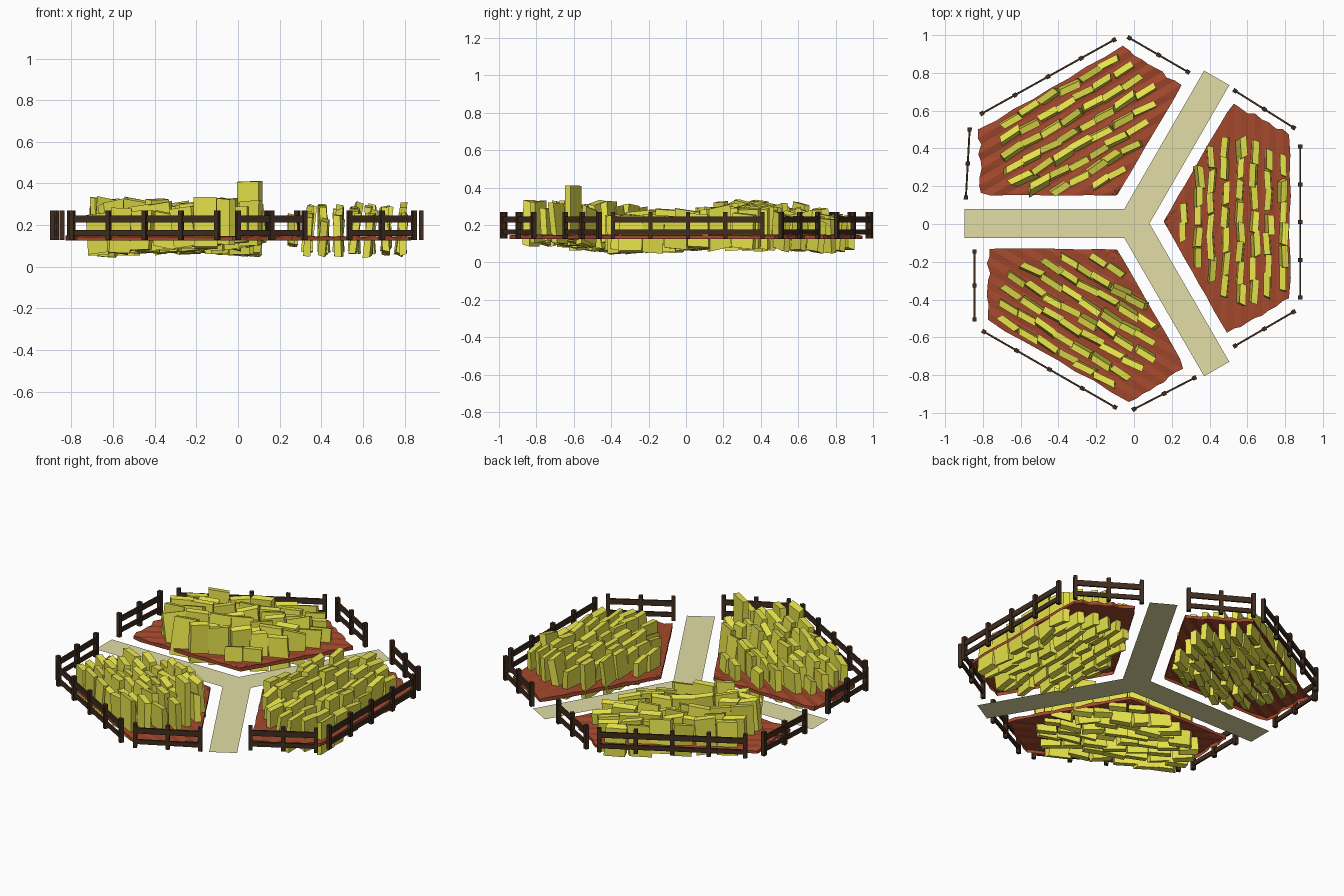
import bpy, bmesh, math, random
from mathutils import Matrix, Vector

if "Cube" in bpy.data.objects:
    bpy.data.objects.remove(bpy.data.objects["Cube"])

random.seed(7)
R = random.uniform


def material(name, rgb):
    m = bpy.data.materials.new(name)
    m.diffuse_color = (*rgb, 1)
    m.use_nodes = True
    m.node_tree.nodes["Principled BSDF"].inputs["Base Color"].default_value = m.diffuse_color
    return m


CROP = material("crop yellow green", (0.80, 0.77, 0.07))
SOIL = material("soil red brown", (0.37, 0.066, 0.026))
PATH = material("path sand", (0.77, 0.73, 0.38))
WOOD = material("fence dark wood", (0.05, 0.025, 0.013))


def finish(bm, name, mat):
    bmesh.ops.recalc_face_normals(bm, faces=bm.faces)
    me = bpy.data.meshes.new(name)
    bm.to_mesh(me)
    bm.free()
    me.materials.append(mat)
    ob = bpy.data.objects.new(name, me)
    bpy.context.collection.objects.link(ob)
    return ob


def box(bm, size, mat):
    return bmesh.ops.create_cube(bm, size=1, matrix=mat @ Matrix.Diagonal((*size, 1)))["verts"]


def interp(pts, x):
    for (x0, y0), (x1, y1) in zip(pts, pts[1:]):
        if x <= x1:
            return y0 + (y1 - y0) * (x - x0) / (x1 - x0)
    return pts[-1][1]


# Outline of the right-hand bed: upper and lower edge as functions of x
UPPER = [(0.16, 0.015), (0.52, 0.635), (0.825, 0.465)]
LOWER = [(0.16, 0.005), (0.49, -0.58), (0.825, -0.405)]


def soil_bed(name, turn):
    # ridged strips running along the rows, with a skirt and open underside
    bm = bmesh.new()
    n, m = 18, 8
    grid = []
    for i in range(n + 1):
        x = 0.16 + 0.665 * i / n
        wob = 0.012 if x > 0.53 else 0.003
        hi, lo = interp(UPPER, x) + R(-wob, wob), interp(LOWER, x) + R(-wob, wob)
        z = 0.149 if i % 2 else 0.143
        grid.append([bm.verts.new((x + (R(-0.006, 0.006) if i == n else 0),
                                   lo + (hi - lo) * j / m, z + R(-0.002, 0.002)))
                     for j in range(m + 1)])
    for a, b in zip(grid, grid[1:]):
        for j in range(m):
            bm.faces.new((a[j], b[j], b[j + 1], a[j + 1]))
    rim = [e for e in bm.edges if e.is_boundary]
    new = bmesh.ops.extrude_edge_only(bm, edges=rim)["geom"]
    for v in new:
        if isinstance(v, bmesh.types.BMVert):
            v.co.z = 0.126
    bmesh.ops.triangulate(bm, faces=bm.faces)
    bmesh.ops.transform(bm, matrix=turn, verts=bm.verts)
    finish(bm, name, SOIL)


# Crop rows: x, start y, end y
ROWS = [(0.26, -0.10, 0.10), (0.34, -0.24, 0.30), (0.41, -0.31, 0.40),
        (0.485, -0.39, 0.46), (0.56, -0.44, 0.46), (0.635, -0.42, 0.44),
        (0.71, -0.40, 0.40), (0.785, -0.36, 0.36)]


def crop_block(bm, x, y, length, bottom, top, tilt):
    mat = (Matrix.Translation((x, y, (top + bottom) / 2))
           @ Matrix.Rotation(math.radians(R(-6, 6) * tilt), 4, 'Z')
           @ Matrix.Rotation(math.radians(R(-5, 9) * tilt), 4, 'Y')
           @ Matrix.Rotation(math.radians(R(-6, 6) * tilt), 4, 'X'))
    vs = box(bm, (0.034, length, top - bottom), mat)
    sx, sy, skew = R(-0.35, 0.35), R(-0.14, 0.14), R(-0.5, 0.5)   # slanted ends
    for v in vs:
        d = v.co - Vector((x, y, 0))
        v.co.z += (d.x * sx + d.y * sy) * tilt
        v.co.y += d.x * skew * tilt


def crops(name, turn, tall, lift):
    # blocks sit higher towards the +y end of each row
    bm = bmesh.new()
    for r, (x, y0, y1) in enumerate(ROWS):
        count = max(2, round((y1 - y0) / 0.118))
        step = (y1 - y0) / count
        for k in range(count):
            y = y0 + step * (k + 0.5)
            rise = lift * (y + 0.4)
            bottom = max(0.035, R(0.045, 0.07) + rise * 0.7 + (0.025 if r == 0 else 0))
            top = R(0.215, 0.27) + rise - (0.03 if r == 0 else 0)
            is_tall = tall and r == 3 and k == count - 1
            if is_tall:
                y, bottom, top = y - 0.04, 0.12, 0.41
            crop_block(bm, x + R(-0.006, 0.006), y + R(-0.01, 0.01),
                       step * R(0.92, 1.08), bottom, top, 0.15 if is_tall else 1)
    bmesh.ops.transform(bm, matrix=turn, verts=bm.verts)
    low = min(v.co.z for v in bm.verts)
    if low < 0.008:
        bmesh.ops.translate(bm, vec=(0, 0, 0.008 - low), verts=bm.verts)
    finish(bm, name, CROP)


# Three beds around the centre
for side, deg, shift, tall, lift in (("right", 0, (0, 0.005), False, 0.05),
                                     ("back_left", 120, (-0.003, 0.02), False, 0.09),
                                     ("front_left", -120, (-0.018, 0.006), True, 0.09)):
    turn = Matrix.Translation((*shift, 0)) @ Matrix.Rotation(math.radians(deg), 4, 'Z')
    soil_bed("soil_bed_" + side, turn)
    crops("crop_rows_" + side, turn, tall, lift)

# Y-shaped path: three strips meeting in the middle
bm = bmesh.new()
hub = Vector((-0.007, 0.003, 0.131))
centre = bm.verts.new(hub)


def ray(deg, length):
    return Vector((math.cos(math.radians(deg)), math.sin(math.radians(deg)), 0)) * length


inner = [bm.verts.new(hub + ray(a, 0.089)) for a in (0, 120, 240)]
for k, a in enumerate((60, 180, 300)):
    p, q = (bm.verts.new(hub + ray(a, 0.89) + ray(a + 90, s)) for s in (-0.077, 0.077))
    bm.faces.new((centre, inner[k], p, q, inner[(k + 1) % 3]))
finish(bm, "path", PATH)

# Fences: start, end, number of posts
FENCES = [((0.535, 0.705), (0.845, 0.51), 3), ((0.88, 0.41), (0.88, -0.39), 5),
          ((0.845, -0.465), (0.535, -0.645), 3),
          ((-0.805, 0.585), (-0.105, 0.975), 5), ((-0.025, 0.985), (0.285, 0.805), 3),
          ((-0.87, 0.50), (-0.89, 0.14), 3),
          ((-0.845, -0.145), (-0.845, -0.505), 3), ((-0.795, -0.57), (-0.10, -0.97), 5),
          ((0.0, -0.98), (0.32, -0.815), 3)]
for n, (a, b, posts) in enumerate(FENCES):
    bm = bmesh.new()
    a, b = Vector((*a, 0)), Vector((*b, 0))
    rot = Matrix.Rotation(math.atan2((b - a).y, (b - a).x), 4, 'Z')
    for k in range(posts):
        p = a.lerp(b, k / (posts - 1))
        box(bm, (0.022, 0.022, 0.143),
            Matrix.Translation((p.x, p.y, 0.199)) @ rot)
    mid = (a + b) / 2
    for z, t in ((0.162, 0.027), (0.229, 0.033)):
        box(bm, ((b - a).length, 0.010, t), Matrix.Translation((mid.x, mid.y, z)) @ rot)
    finish(bm, "fence_%d" % (n + 1), WOOD)
